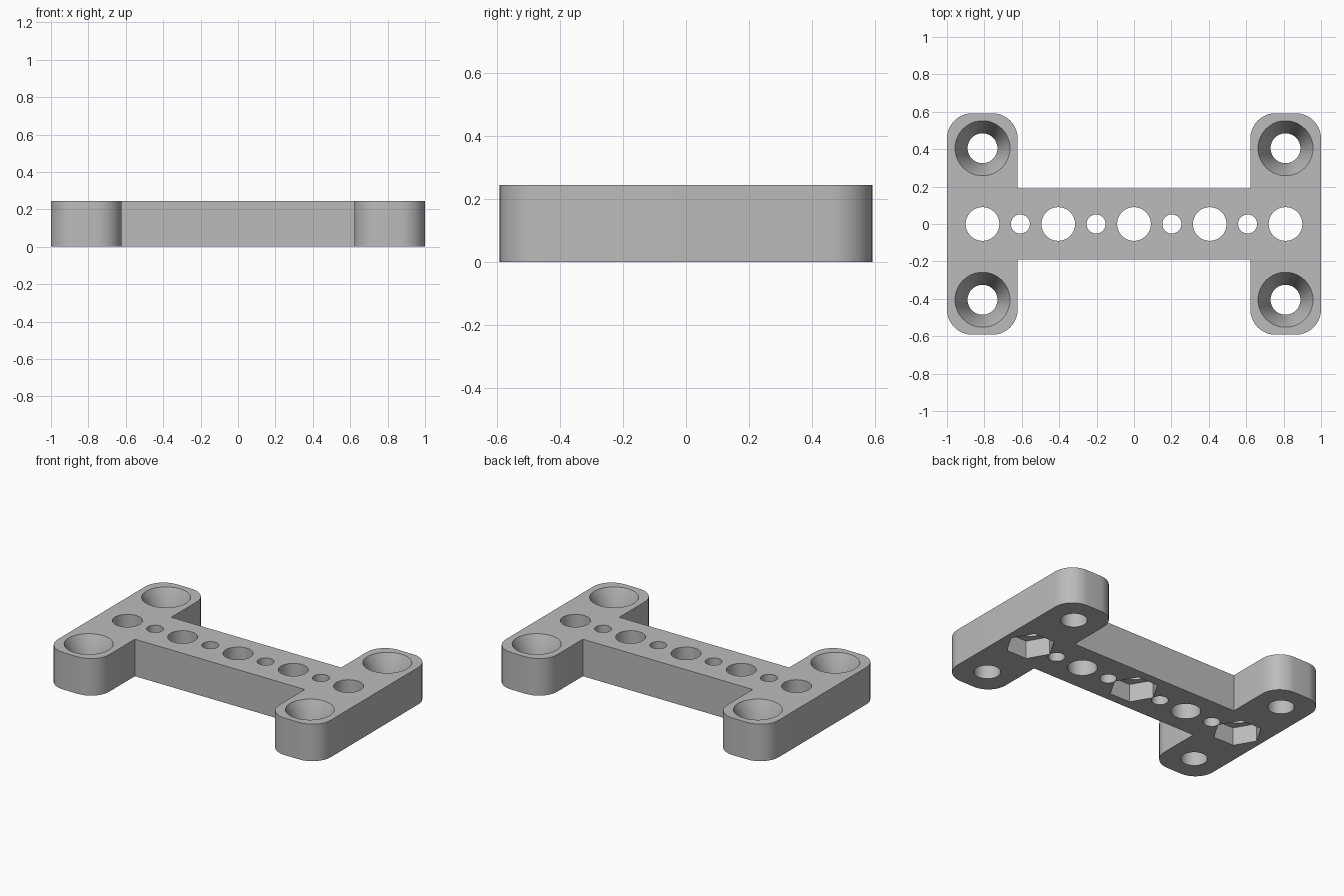
import bpy, bmesh, math
from mathutils import Matrix

cube = bpy.data.objects.get("Cube")
if cube:
    bpy.data.objects.remove(cube, do_unlink=True)

HEIGHT = 0.245
HALF_Y = 0.592
INNER_X = 0.622
BAR_Y = 0.19
CORNER = 0.135
PITCH = 0.405

grey = bpy.data.materials.new("plain grey")
grey.use_nodes = True
colour = (0.5, 0.5, 0.5, 1)
grey.diffuse_color = colour
grey.node_tree.nodes["Principled BSDF"].inputs["Base Color"].default_value = colour


def make_object(name, bm):
    bmesh.ops.recalc_face_normals(bm, faces=bm.faces)
    mesh = bpy.data.meshes.new(name)
    bm.to_mesh(mesh)
    bm.free()
    mesh.materials.append(grey)
    obj = bpy.data.objects.new(name, mesh)
    bpy.context.collection.objects.link(obj)
    return obj


def add_cone(bm, x, y, z0, z1, r0, r1, sides=48, turn=0.0):
    place = Matrix.Translation((x, y, (z0 + z1) / 2)) @ Matrix.Rotation(turn, 4, "Z")
    bmesh.ops.create_cone(bm, cap_ends=True, segments=sides, radius1=r0, radius2=r1,
                          depth=z1 - z0, matrix=place)


def cut(target, name, bm):
    cutter = make_object(name, bm)
    cutter.hide_render = True
    mod = target.modifiers.new(name, "BOOLEAN")
    mod.operation = "DIFFERENCE"
    mod.solver = "EXACT"
    mod.object = cutter
    bpy.context.view_layer.objects.active = target
    bpy.ops.object.modifier_apply(modifier=mod.name)
    bpy.data.objects.remove(cutter, do_unlink=True)


# H-shaped plate outline: one quarter, mirrored around, with rounded arm ends
def arc(cx, cy, start):
    return [(cx + CORNER * math.cos(math.radians(start + 90 * i / 12)),
             cy + CORNER * math.sin(math.radians(start + 90 * i / 12))) for i in range(13)]


quarter = (arc(1 - CORNER, HALF_Y - CORNER, 0)
           + arc(INNER_X + CORNER, HALF_Y - CORNER, 90) + [(INNER_X, BAR_Y)])
half = quarter + [(-x, y) for x, y in reversed(quarter)]
outline = half + [(x, -y) for x, y in reversed(half)]

bm = bmesh.new()
base = bm.faces.new([bm.verts.new((x, y, 0)) for x, y in outline])
top = bmesh.ops.extrude_face_region(bm, geom=[base])
bmesh.ops.translate(bm, vec=(0, 0, HEIGHT),
                    verts=[v for v in top["geom"] if isinstance(v, bmesh.types.BMVert)])
plate = make_object("mounting_plate", bm)

# Row of alternating large and small through holes
bm = bmesh.new()
for i in range(-4, 5):
    radius = 0.09 if i % 2 == 0 else 0.051
    add_cone(bm, i * PITCH / 2, 0, -0.1, HEIGHT + 0.1, radius, radius)
# Screw shafts in the arm ends
for sx in (-1, 1):
    for sy in (-1, 1):
        add_cone(bm, sx * 2 * PITCH, sy * PITCH, -0.1, HEIGHT + 0.1, 0.08, 0.08)
cut(plate, "hole_cutter", bm)

# Deep conical countersinks on top, hexagonal nut pockets underneath
bm = bmesh.new()
for sx in (-1, 1):
    for sy in (-1, 1):
        rise = 0.02
        slope = (0.147 - 0.08) / 0.15
        add_cone(bm, sx * 2 * PITCH, sy * PITCH, HEIGHT - 0.15, HEIGHT + rise,
                 0.08, 0.147 + slope * rise)
for i in (-1, 0, 1):
    add_cone(bm, i * 2 * PITCH, 0, -0.1, 0.12, 0.15, 0.15, 6, math.pi / 2)
cut(plate, "recess_cutter", bm)

# Smooth curved walls, crisp rims
bpy.ops.object.select_all(action="DESELECT")
plate.select_set(True)
bpy.context.view_layer.objects.active = plate
bpy.ops.object.shade_smooth_by_angle(angle=math.radians(30))
